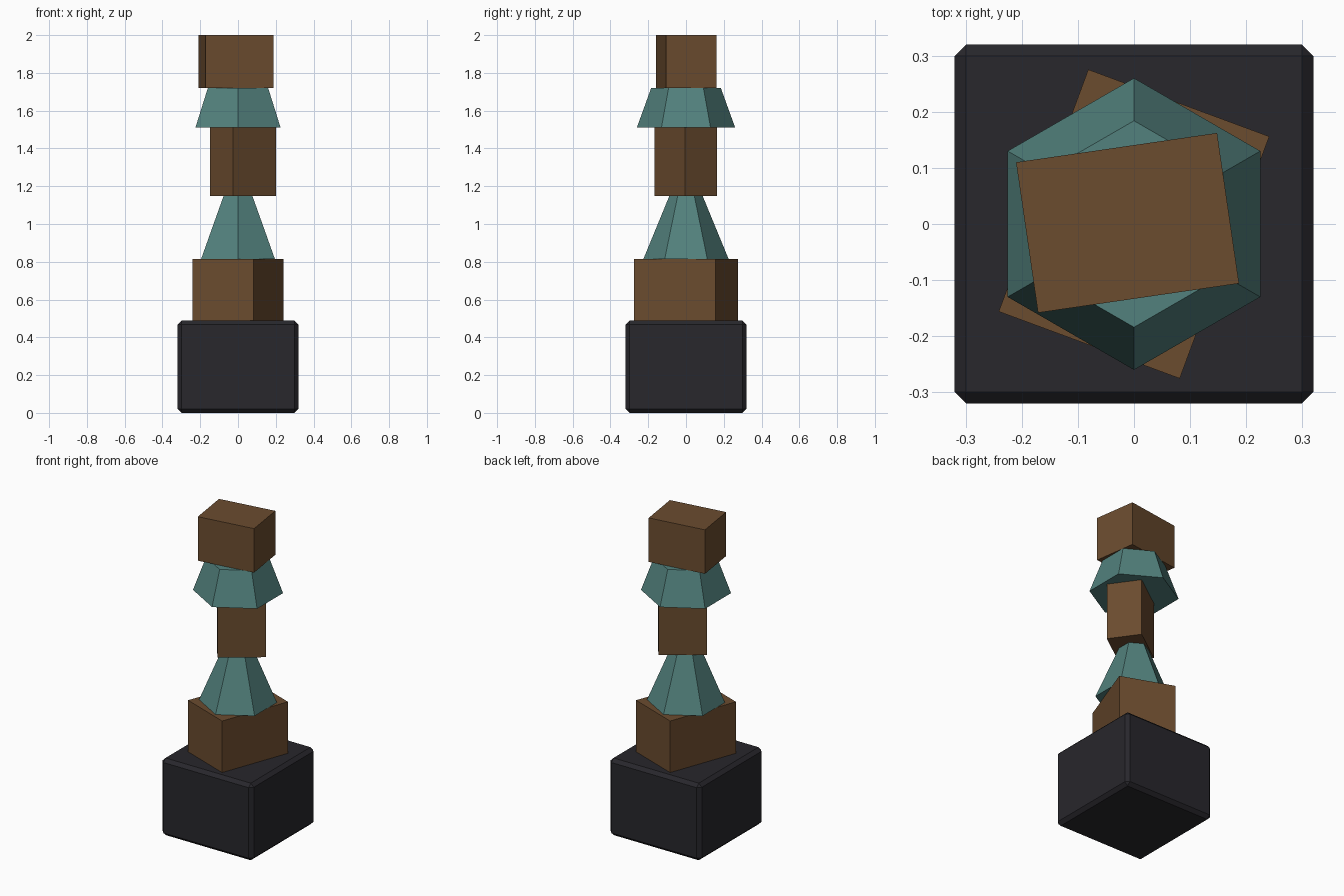
import bpy
from math import radians

if "Cube" in bpy.data.objects:
    bpy.data.objects.remove(bpy.data.objects["Cube"])


def material(name, rgb):
    m = bpy.data.materials.new(name)
    m.diffuse_color = (*rgb, 1)
    m.use_nodes = True
    m.node_tree.nodes["Principled BSDF"].inputs["Base Color"].default_value = m.diffuse_color
    return m


WOOD = material("wood", (0.147, 0.072, 0.028))
TEAL = material("teal", (0.085, 0.22, 0.205))
DARK = material("dark_stone", (0.021, 0.020, 0.025))


def finish(name, mat):
    ob = bpy.context.object
    ob.name = ob.data.name = name
    ob.data.materials.append(mat)
    return ob


def block(name, mat, size, z0, z1, centre=(0, 0), turn=0):
    bpy.ops.mesh.primitive_cube_add(size=1, location=(*centre, (z0 + z1) / 2))
    ob = finish(name, mat)
    ob.scale = (*size, z1 - z0)
    bpy.ops.object.transform_apply(location=False, rotation=False, scale=True)
    ob.rotation_euler.z = radians(turn)
    return ob


def hex_frustum(name, r0, r1, z0, z1):
    # six sides, one corner pointing straight to the front
    bpy.ops.mesh.primitive_cone_add(vertices=6, radius1=r0, radius2=r1,
                                    depth=z1 - z0, location=(0, 0, (z0 + z1) / 2))
    return finish(name, TEAL)


# Bevelled plinth
plinth = block("plinth", DARK, (0.64, 0.64), 0, 0.489)
bevel = plinth.modifiers.new("edge_bevel", 'BEVEL')
bevel.width = 0.021
bevel.segments = 1

# Stack of twisted blocks and tapered hexagons
block("lower_block", WOOD, (0.344, 0.46), 0.489, 0.816, turn=-20.3)
hex_frustum("lower_taper", 0.225, 0.088, 0.816, 1.149)
block("middle_block", WOOD, (0.28, 0.207), 1.149, 1.511, (0.026, -0.002), 35.6)
hex_frustum("upper_taper", 0.26, 0.184, 1.511, 1.721)
block("top_block", WOOD, (0.362, 0.271), 1.721, 2.0, (-0.0115, 0.002), 8.3)
